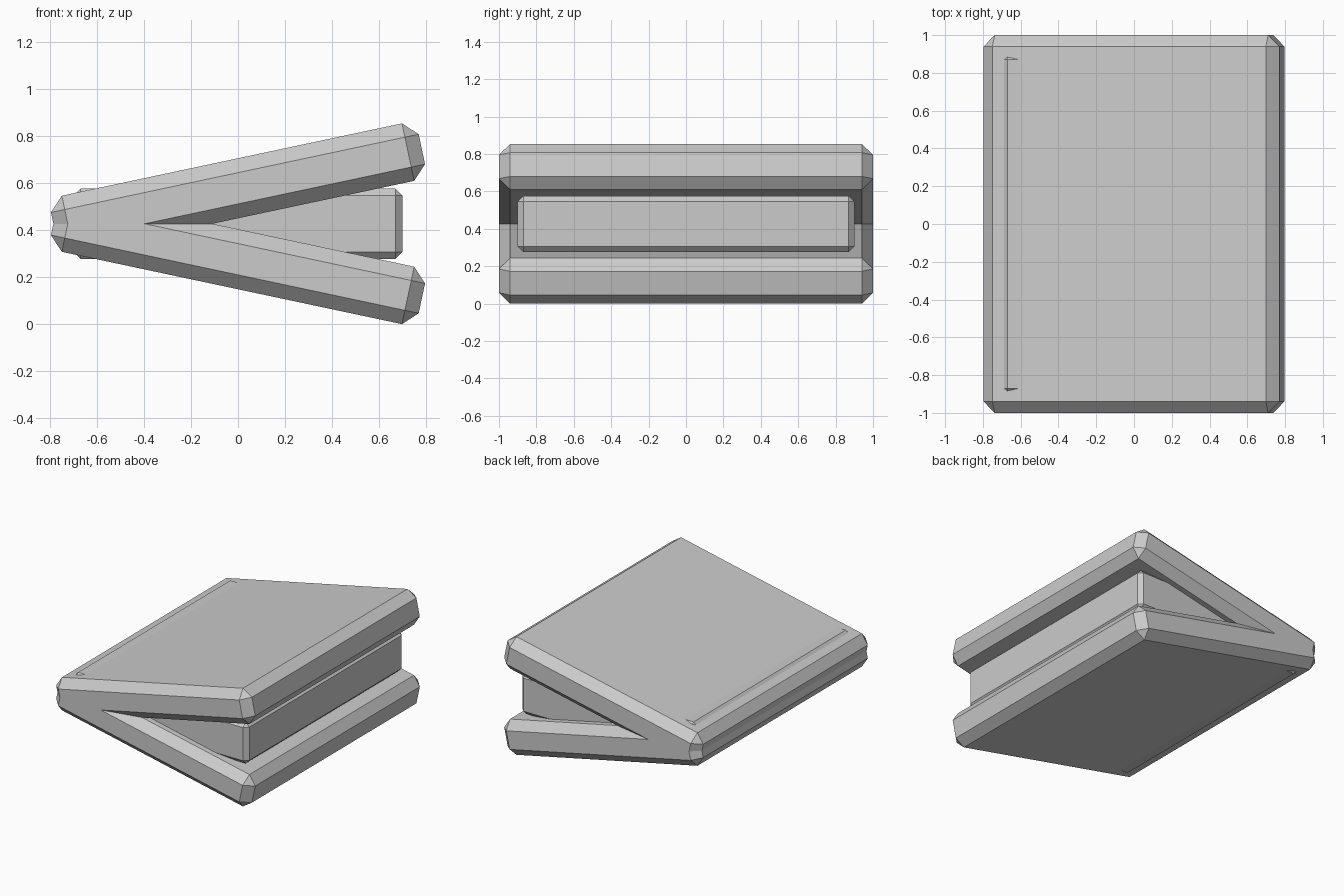
import bpy
import math

if "Cube" in bpy.data.objects:
    bpy.data.objects.remove(bpy.data.objects["Cube"])

ANGLE = math.radians(12)   # opening of each cover from the middle
MID_Z = 0.427              # height of the middle plane

grey = bpy.data.materials.new("plain grey")
grey.diffuse_color = (0.6, 0.6, 0.6, 1)
grey.use_nodes = True
grey.node_tree.nodes["Principled BSDF"].inputs["Base Color"].default_value = grey.diffuse_color


def chamfered_box(name, size, location, tilt, chamfer):
    """Box with flat chamfers on every edge, tilted about y."""
    bpy.ops.mesh.primitive_cube_add(size=1, location=location, rotation=(0, tilt, 0))
    box = bpy.context.object
    box.name = name
    box.scale = size
    bpy.ops.object.transform_apply(location=False, rotation=False, scale=True)
    bevel = box.modifiers.new("chamfer", 'BEVEL')
    bevel.width = chamfer
    bevel.segments = 1
    bevel.limit_method = 'NONE'
    box.data.materials.append(grey)
    return box


# Two covers spreading open towards +x and crossing at the spine
for name, side in (("upper_cover", 1), ("lower_cover", -1)):
    chamfered_box(name, (1.6, 2.0, 0.25), (0, 0, MID_Z + side * 0.151),
                  -side * ANGLE, 0.06)

# Page block held between the covers
chamfered_box("page_block", (1.4, 1.8, 0.30), (0, 0, MID_Z), 0, 0.03)
